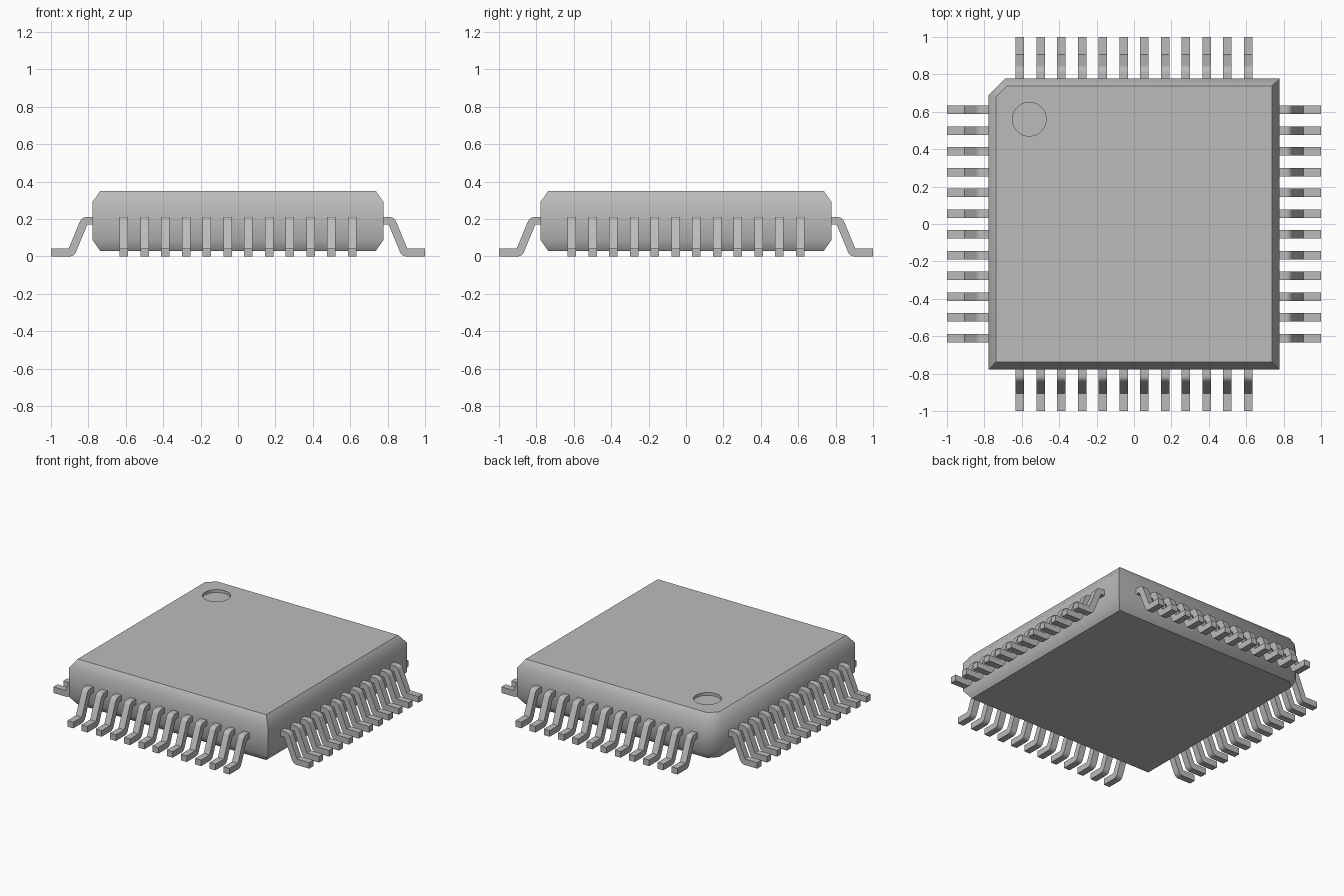
import bpy, bmesh, math
from mathutils import Matrix, Vector

cube = bpy.data.objects.get("Cube")
if cube:
    bpy.data.objects.remove(cube)

grey = bpy.data.materials.new("plain grey")
grey.use_nodes = True
grey.diffuse_color = (0.5, 0.5, 0.5, 1)
grey.node_tree.nodes["Principled BSDF"].inputs["Base Color"].default_value = (0.5, 0.5, 0.5, 1)


def make_object(name, bm):
    bmesh.ops.recalc_face_normals(bm, faces=bm.faces)
    mesh = bpy.data.meshes.new(name)
    bm.to_mesh(mesh)
    bm.free()
    mesh.materials.append(grey)
    obj = bpy.data.objects.new(name, mesh)
    bpy.context.collection.objects.link(obj)
    return obj


def select(obj):
    bpy.ops.object.select_all(action='DESELECT')
    obj.select_set(True)
    bpy.context.view_layer.objects.active = obj


def smooth(obj, degrees):
    select(obj)
    bpy.ops.object.shade_smooth_by_angle(angle=math.radians(degrees))


# Package body: stacked square outlines with one clipped corner
def outline(half, clip, z):
    return [(half, -half, z), (half, half, z), (clip - half, half, z),
            (-half, half - clip, z), (-half, -half, z)]


bm = bmesh.new()
rings = [[bm.verts.new(p) for p in outline(*level)] for level in
         [(0.737, 0.055, 0.03), (0.777, 0.087, 0.087),
          (0.777, 0.087, 0.293), (0.737, 0.055, 0.35)]]
for low, high in zip(rings, rings[1:]):
    for i in range(len(low)):
        j = (i + 1) % len(low)
        bm.faces.new((low[i], low[j], high[j], high[i]))
bm.faces.new(rings[0])
bm.faces.new(rings[-1])
body = make_object("package_body", bm)

# Round orientation dimple sunk into the top
bm = bmesh.new()
bmesh.ops.create_cone(bm, cap_ends=True, segments=48, radius1=0.09, radius2=0.09,
                      depth=0.04, matrix=Matrix.Translation((-0.56, 0.56, 0.35)))
cutter = make_object("dimple_cutter", bm)
cutter.hide_render = True
cut = body.modifiers.new("dimple", 'BOOLEAN')
cut.operation = 'DIFFERENCE'
cut.object = cutter
select(body)
bpy.ops.object.modifier_apply(modifier=cut.name)
bpy.data.objects.remove(cutter)
smooth(body, 50)


# Gull-wing pin profile (distance outward, height), with rounded outer bends
def rounded(before, corner, after, radius, steps=6):
    a, c, b = Vector(before), Vector(corner), Vector(after)
    start = c + (a - c).normalized() * radius
    end = c + (b - c).normalized() * radius
    return [start.lerp(c, t / steps).lerp(c.lerp(end, t / steps), t / steps)
            for t in range(steps + 1)]


shoulder, heel = (0.836, 0.21), (0.876, 0)
knee, toe = (0.806, 0.17), (0.905, 0.043)
profile = [(0.76, 0.17), knee]
profile += rounded(knee, heel, (1, 0), 0.027)
profile += [(1, 0), (1, 0.043), toe]
profile += rounded(toe, shoulder, (0.76, 0.21), 0.027)
profile += [(0.76, 0.21)]

# Four rows of twelve pins
COUNT, PITCH, WIDTH = 12, 0.111, 0.046
for turn, side in enumerate(("left", "back", "right", "front")):
    bm = bmesh.new()
    for n in range(COUNT):
        y = (n - (COUNT - 1) / 2) * PITCH
        a, b = [[bm.verts.new((d, y + s * WIDTH / 2, z)) for d, z in profile]
                for s in (-1, 1)]
        bm.faces.new(a)
        bm.faces.new(b)
        for i in range(len(a)):
            j = (i + 1) % len(a)
            bm.faces.new((a[i], a[j], b[j], b[i]))
    bm.transform(Matrix.Rotation(turn * math.pi / 2, 4, 'Z'))
    smooth(make_object(side + "_pins", bm), 30)
